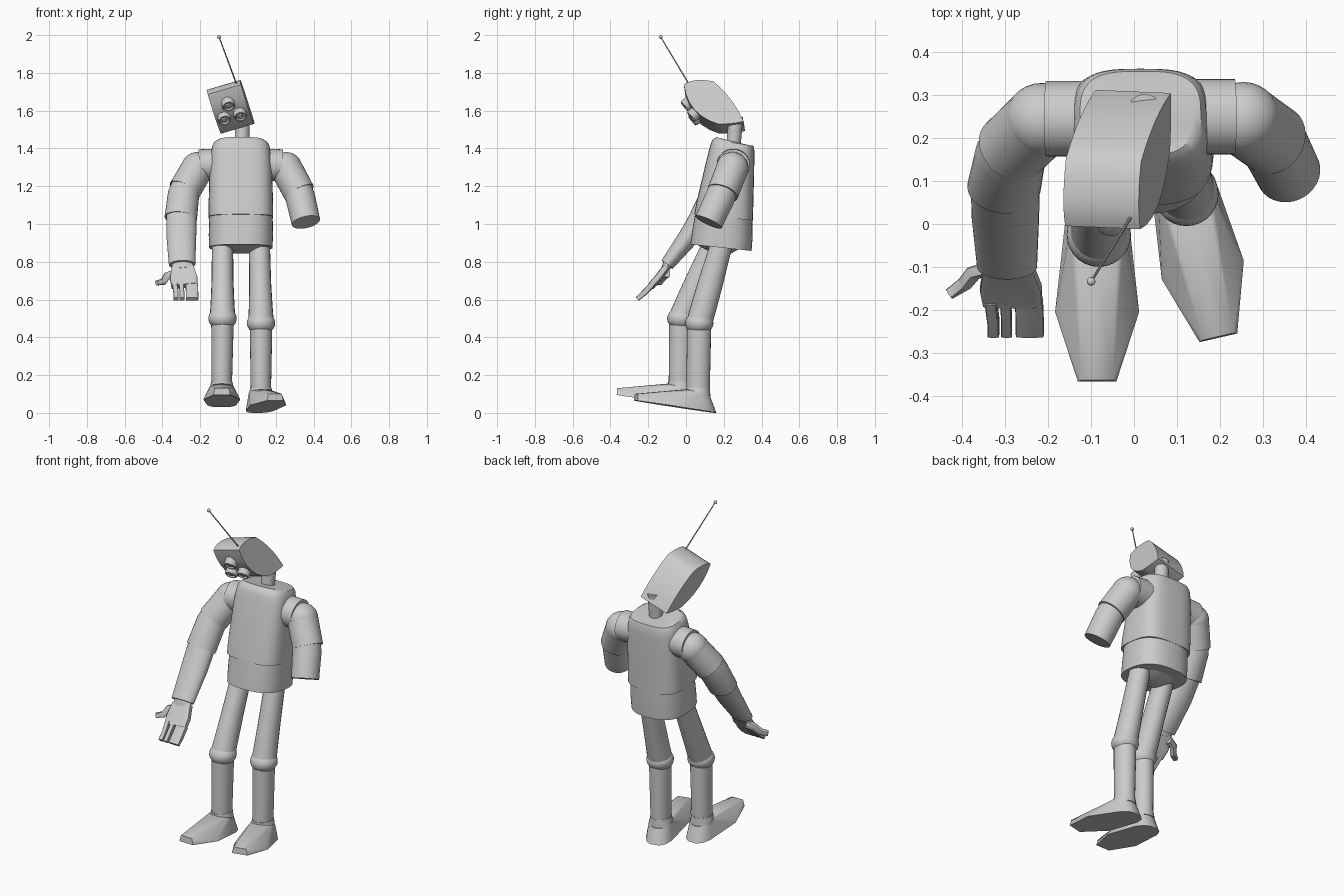
import bpy, bmesh, math
from mathutils import Vector, Matrix

if "Cube" in bpy.data.objects:
    bpy.data.objects.remove(bpy.data.objects["Cube"])

V = Vector


def finish(name, bm, angle=35):
    bmesh.ops.recalc_face_normals(bm, faces=bm.faces)
    me = bpy.data.meshes.new(name)
    bm.to_mesh(me)
    bm.free()
    ob = bpy.data.objects.new(name, me)
    bpy.context.collection.objects.link(ob)
    bpy.ops.object.select_all(action='DESELECT')
    ob.select_set(True)
    bpy.context.view_layer.objects.active = ob
    bpy.ops.object.shade_smooth_by_angle(angle=math.radians(angle))
    return ob


def tube(name, rings, seg=32, power=2.0):
    """Loft capped rings (centre, half width, half depth) along a path."""
    bm = bmesh.new()
    cs = [V(r[0]) for r in rings]
    loops = []
    for i, (c, rx, ry) in enumerate(rings):
        t = (cs[min(i + 1, len(cs) - 1)] - cs[max(i - 1, 0)]).normalized()
        a = V((0, 1, 0)).cross(t).normalized()
        b = t.cross(a)
        loop = []
        for k in range(seg):
            th = 2 * math.pi * k / seg
            co, si = math.cos(th), math.sin(th)
            x = math.copysign(abs(co) ** (2 / power), co) * rx
            y = math.copysign(abs(si) ** (2 / power), si) * ry
            loop.append(bm.verts.new(V(c) + a * x + b * y))
        loops.append(loop)
    for l0, l1 in zip(loops, loops[1:]):
        for k in range(seg):
            j = (k + 1) % seg
            bm.faces.new((l0[k], l0[j], l1[j], l1[k]))
    bm.faces.new(loops[0])
    bm.faces.new(loops[-1])
    return finish(name, bm)


def ball(name, c, r, squash=1.0):
    bm = bmesh.new()
    bmesh.ops.create_uvsphere(bm, u_segments=28, v_segments=16, radius=r,
                              matrix=Matrix.Translation(c) @ Matrix.Diagonal((1, 1, squash, 1)))
    return finish(name, bm)


def bulge(a, b, d, n=6):
    """Points from a towards b (b left out), bowed by vector d."""
    return [a.lerp(b, i / n) + d * (4 * (i / n) * (1 - i / n)) for i in range(n)]


# Torso: waist below, chest overlapping it
tube('waist', [((.015, .185, .875), .168, .163), ((.015, .192, .94), .17, .161),
               ((.015, .205, 1.09), .168, .149)], 48, 2.5)
tube('chest', [((.015, .199, 1.035), .171, .156), ((.015, .206, 1.10), .171, .151),
               ((.015, .232, 1.30), .165, .13), ((.015, .241, 1.37), .159, .122),
               ((.015, .246, 1.41), .152, .116), ((.015, .248, 1.43), .141, .109),
               ((.015, .25, 1.438), .12, .092)], 48, 3.2)
tube('pelvis', [((.015, .19, .845), .05, .05), ((.015, .19, .9), .155, .15)], 48, 2.5)
tube('neck', [((.02, .25, 1.40), .038, .038), ((.025, .265, 1.57), .038, .038)])

# Head: bowed side profile swept across the width
r = V((.95, -.04, .28)).normalized()
S = V((.015, -.012, 1.738))
P, Q, R = (p - r * (p - S).dot(r) for p in
           (V((.016, .145, 1.755)), V((.09, .305, 1.545)), V((.067, .17, 1.525))))
up = (S - R).normalized()
fwd = r.cross(up).normalized()
prof = (bulge(S, P, up * .02) + bulge(P, Q, fwd * -.016)
        + bulge(Q, R, up * -.006) + bulge(R, S, fwd * .045))
bm = bmesh.new()
face = bm.faces.new([bm.verts.new(p) for p in prof])
ext = bmesh.ops.extrude_face_region(bm, geom=[face])
bmesh.ops.translate(bm, verts=[v for v in ext['geom'] if isinstance(v, bmesh.types.BMVert)],
                    vec=r * -.183)
finish('head', bm)

# Eyes: turned stepped discs with a raised rim
eye_profile = [(.0, .024), (.012, .024), (.014, .016), (.022, .016), (.025, .026),
               (.031, .026), (.035, .019), (.035, -.02)]
for i, c in enumerate([(-.053, .012, 1.637), (-.074, .052, 1.563), (.01, .046, 1.583)]):
    bm = bmesh.new()
    rows = []
    for rad, h in eye_profile[1:]:
        rows.append([bm.verts.new(V(c) + fwd * h + r * rad * math.cos(k * math.pi / 12)
                                  + up * rad * math.sin(k * math.pi / 12)) for k in range(24)])
    for a, b in zip(rows, rows[1:]):
        for k in range(24):
            bm.faces.new((a[k], a[(k + 1) % 24], b[(k + 1) % 24], b[k]))
    bm.faces.new(rows[0])
    bm.faces.new(rows[-1])
    finish(f'eye_{i + 1}', bm)

# Antenna
tip = V((-.10, -.134, 1.99))
tube('antenna_rod', [((-.002, .025, 1.725), .004, .004), (tip, .003, .003)], 10)
ball('antenna_tip', tip, .01)

# Arms: shoulder drum, joint, upper arm sleeve
tube('shoulder_right', [((-.11, .245, 1.315), .085, .088), ((-.205, .245, 1.31), .085, .088)])
tube('shoulder_left', [((.13, .25, 1.315), .085, .088), ((.235, .25, 1.31), .085, .088)])
ball('shoulder_joint_right', (-.215, .243, 1.295), .086)
ball('shoulder_joint_left', (.255, .245, 1.295), .086)
tube('upper_arm_right', [((-.215, .243, 1.295), .085, .085), ((-.285, .175, 1.175), .086, .084)])
tube('upper_arm_left', [((.255, .245, 1.295), .085, .085), ((.325, .195, 1.165), .084, .084)])
tube('elbow_sleeve_right', [((-.275, .185, 1.20), .078, .078), ((-.288, .16, 1.16), .083, .079),
                            ((-.303, .085, 1.03), .086, .07)])
tube('elbow_sleeve_left', [((.31, .205, 1.20), .076, .076), ((.33, .18, 1.14), .079, .079),
                           ((.36, .12, 1.01), .076, .076)])
tube('forearm_right', [((-.30, .09, 1.05), .08, .062), ((-.30, .02, .94), .079, .055),
                       ((-.296, -.10, .785), .07, .037)])
tube('wrist_right', [((-.296, -.095, .79), .055, .028), ((-.293, -.113, .76), .058, .02)])

# Hand: palm, fingers and thumb as flat slabs
tube('palm', [((-.293, -.105, .77), .06, .018), ((-.287, -.15, .71), .073, .018),
              ((-.283, -.185, .672), .07, .016)], 16, 6)
for n, (x0, x1, w) in enumerate([(-.334, -.328, .014), (-.299, -.297, .013), (-.245, -.243, .033)]):
    tube(f'finger_{n + 1}', [((x0, -.178, .68), w, .016), ((x1, -.225, .632), w, .015),
                             ((x1, -.258, .602), w, .011)], 12, 6)
tube('thumb', [((-.33, -.10, .74), .022, .016), ((-.375, -.115, .725), .02, .015),
               ((-.395, -.14, .695), .018, .014), ((-.43, -.163, .688), .013, .013)], 12, 5)


# Legs: thigh, round knee, shin, hexagonal-toed shoe
def foot(name, ankle, heel_z, turn):
    outline = [(.045, -.337), (.098, -.175), (.075, .03), (.055, .075), (.025, .095)]
    slope = lambda y: (.095 - y) * .15
    pts = []
    for s in (-1, 1):
        pts += [(s * x, y, slope(y)) for x, y in outline]
        pts += [(s * .036, -.334, slope(-.337) + .036), (s * .088, -.165, slope(-.165) + .02)]
    pts += [(.066 * math.cos(k * math.pi / 8), .066 * math.sin(k * math.pi / 8),
             .105 + .02 * -math.sin(k * math.pi / 8)) for k in range(16)]
    m = Matrix.Translation((ankle[0], ankle[1], heel_z)) @ Matrix.Rotation(turn, 4, 'Z')
    bm = bmesh.new()
    vs = [bm.verts.new(m @ V(p)) for p in pts]
    bmesh.ops.convex_hull(bm, input=vs)
    bmesh.ops.delete(bm, geom=[v for v in bm.verts if not v.link_faces], context='VERTS')
    finish(name, bm, 30)


legs = [('right', (-.082, .15, .90), (-.082, -.025, .50), (-.086, -.03), .03, 0),
        ('left', (.113, .19, .90), (.122, .07, .475), (.121, .063), 0, math.radians(13))]
for side, hip, knee, ankle, lift, turn in legs:
    h, k = V(hip), V(knee)
    tube('thigh_' + side, [(h, .056, .058), (h.lerp(k, .5), .058, .066), (h.lerp(k, .8), .063, .068),
                           (k, .068, .068)], 20)
    ball('knee_' + side, k, .075, .8)
    tube('shin_' + side, [((k.x, k.y, k.z), .06, .064), ((ankle[0], ankle[1], lift + .08), .053, .062)], 24)
    tube('ankle_' + side, [((ankle[0], ankle[1], lift + .09), .066, .066),
                           ((ankle[0], ankle[1], lift + .135), .056, .064)], 24)
    foot('foot_' + side, ankle, lift, turn)
